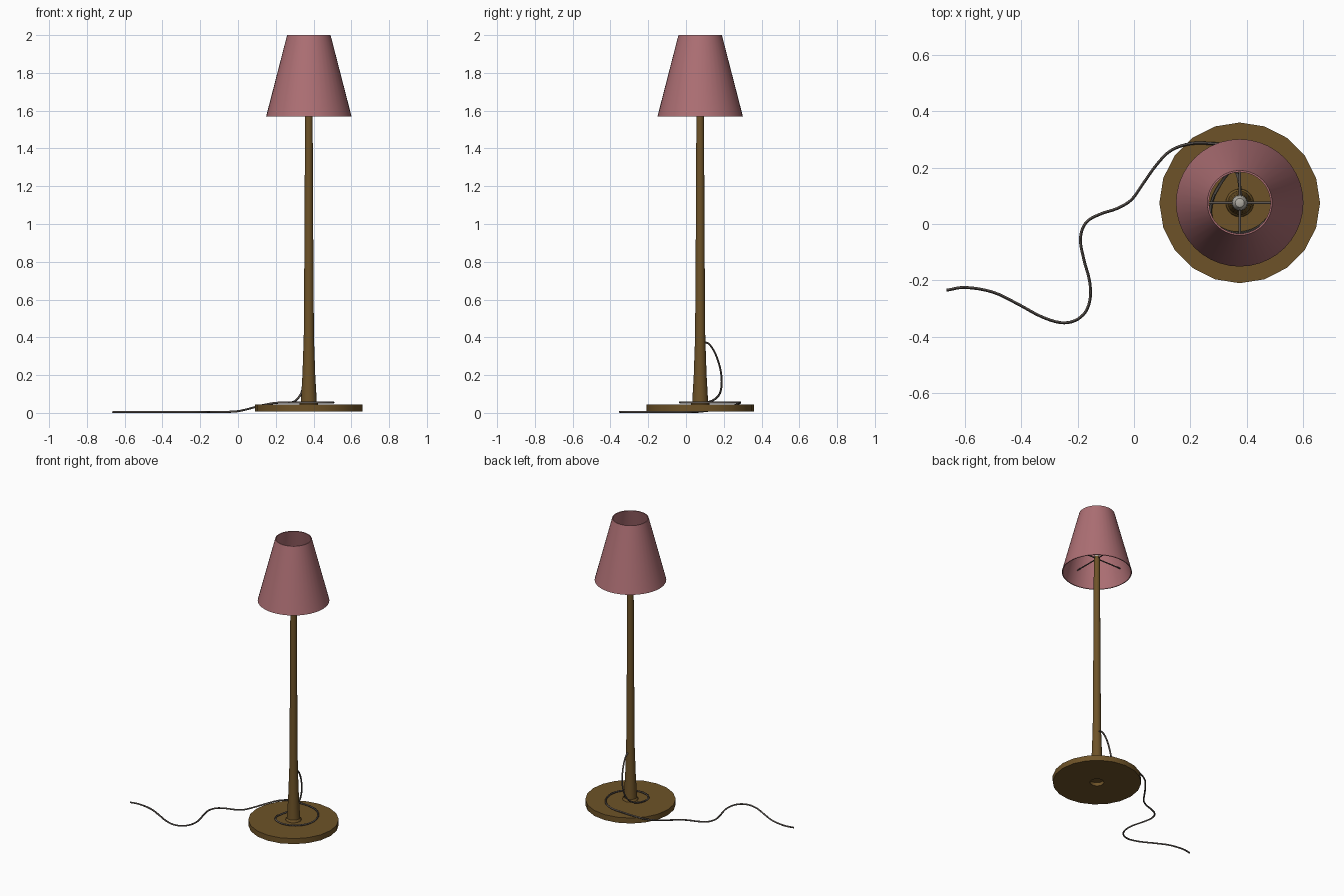
import bpy, bmesh, math
from mathutils import Vector

if "Cube" in bpy.data.objects:
    bpy.data.objects.remove(bpy.data.objects["Cube"])

CX, CY = 0.375, 0.075   # lamp axis


def mat(name, rgb):
    m = bpy.data.materials.new(name)
    m.diffuse_color = (*rgb, 1)
    m.use_nodes = True
    m.node_tree.nodes["Principled BSDF"].inputs["Base Color"].default_value = m.diffuse_color
    return m


WOOD = mat("brown_wood", (0.155, 0.086, 0.021))
PINK = mat("dusty_pink", (0.42, 0.16, 0.175))
GREY = mat("dark_cord_grey", (0.10, 0.085, 0.075))
GLASS = mat("bulb_grey", (0.42, 0.40, 0.36))


def finish(ob, material, angle=35):
    ob.data.materials.append(material)
    bpy.context.view_layer.objects.active = ob
    ob.select_set(True)
    bpy.ops.object.shade_smooth_by_angle(angle=math.radians(angle))
    ob.select_set(False)
    return ob


def lathe(name, profile, sides, material, closed=False):
    """Spin (radius, z) points, listed bottom to top on the outside, about the lamp axis."""
    bm = bmesh.new()
    rings = []
    for r, z in profile:
        if r == 0:
            rings.append([bm.verts.new((CX, CY, z))] * sides)
        else:
            rings.append([bm.verts.new((CX + r * math.cos(math.tau * i / sides),
                                        CY + r * math.sin(math.tau * i / sides), z))
                          for i in range(sides)])
    pairs = list(zip(rings, rings[1:]))
    if closed:
        pairs.append((rings[-1], rings[0]))
    for a, b in pairs:
        for i in range(sides):
            j = (i + 1) % sides
            bm.faces.new(list(dict.fromkeys((a[i], a[j], b[j], b[i]))))
    bmesh.ops.recalc_face_normals(bm, faces=bm.faces)
    me = bpy.data.meshes.new(name)
    bm.to_mesh(me)
    bm.free()
    ob = bpy.data.objects.new(name, me)
    bpy.context.collection.objects.link(ob)
    return finish(ob, material)


def tube(name, points, radius, material, resolution=4):
    """Round tube running smoothly through the points, turned into a mesh."""
    cu = bpy.data.curves.new(name, 'CURVE')
    cu.dimensions = '3D'
    cu.bevel_depth = radius
    cu.bevel_resolution = 1
    cu.resolution_u = resolution
    cu.use_fill_caps = True
    sp = cu.splines.new('BEZIER')
    sp.bezier_points.add(len(points) - 1)
    for i, (bp, p) in enumerate(zip(sp.bezier_points, points)):
        p = Vector(p)
        before = Vector(points[max(i - 1, 0)])
        after = Vector(points[min(i + 1, len(points) - 1)])
        way = (after - before).normalized()
        bp.handle_left_type = bp.handle_right_type = 'FREE'
        bp.co = p
        bp.handle_left = p - way * (p - before).length / 3
        bp.handle_right = p + way * (after - p).length / 3
    ob = bpy.data.objects.new(name, cu)
    bpy.context.collection.objects.link(ob)
    me = bpy.data.meshes.new_from_object(ob.evaluated_get(bpy.context.evaluated_depsgraph_get()))
    bpy.data.objects.remove(ob)
    me.materials.clear()
    ob = bpy.data.objects.new(name, me)
    bpy.context.collection.objects.link(ob)
    return finish(ob, material, 60)


# Round base with a recess underneath
lathe("base", [(0, 0.03), (0.045, 0.03), (0.045, 0.007), (0.285, 0.007),
               (0.285, 0.045), (0, 0.045)], 20, WOOD)

# Tapered pole
lathe("pole", [(0.05, 0.044), (0.048, 0.054), (0.042, 0.06), (0.034, 0.2), (0.027, 0.4),
               (0.024, 0.8), (0.02, 1.57), (0.019, 1.68), (0, 1.68)], 20, WOOD)

# Bulb
lathe("bulb", [(0.014, 1.68), (0.016, 1.70), (0.024, 1.72), (0.028, 1.742),
               (0.025, 1.76), (0.016, 1.774), (0, 1.78)], 16, GLASS)

# Open cone shade with thin wall
lathe("shade", [(0.226, 1.57), (0.115, 2.0), (0.109, 2.0), (0.220, 1.57)], 40, PINK, closed=True)

# Four spokes holding the shade
for n in range(4):
    a = math.tau * n / 4
    c, s = math.cos(a), math.sin(a)
    tube(f"shade_spoke_{n + 1}", [(CX, CY, 1.67), (CX + 0.196 * c, CY + 0.196 * s, 1.67)],
         0.004, GREY, 1)

# Cord: out of the pole, once round it on the base, then away over the floor
air = [(0.378, 0.09, 0.378), (0.376, 0.125, 0.362), (0.37, 0.165, 0.29), (0.358, 0.188, 0.19),
       (0.335, 0.18, 0.105), (0.305, 0.14, 0.065)]
loop = [(0.278, 0.085), (0.275, 0.02), (0.315, -0.02), (0.38, -0.032), (0.45, -0.005),
        (0.498, 0.06), (0.502, 0.14), (0.46, 0.225), (0.38, 0.275), (0.28, 0.285)]
edge = [(0.20, 0.285, 0.053), (0.13, 0.26, 0.041), (0.08, 0.21, 0.028),
        (0.03, 0.14, 0.015), (-0.01, 0.085, 0.008)]
floor = [(-0.06, 0.055), (-0.12, 0.035), (-0.17, 0.005), (-0.19, -0.05), (-0.178, -0.125),
         (-0.158, -0.20), (-0.155, -0.26), (-0.172, -0.312), (-0.21, -0.343), (-0.26, -0.35),
         (-0.33, -0.328), (-0.41, -0.285), (-0.50, -0.242), (-0.60, -0.225), (-0.665, -0.235)]
path = air + [(x, y, 0.055) for x, y in loop] + edge + [(x, y, 0.0055) for x, y in floor]
tube("cord", path, 0.0055, GREY)
